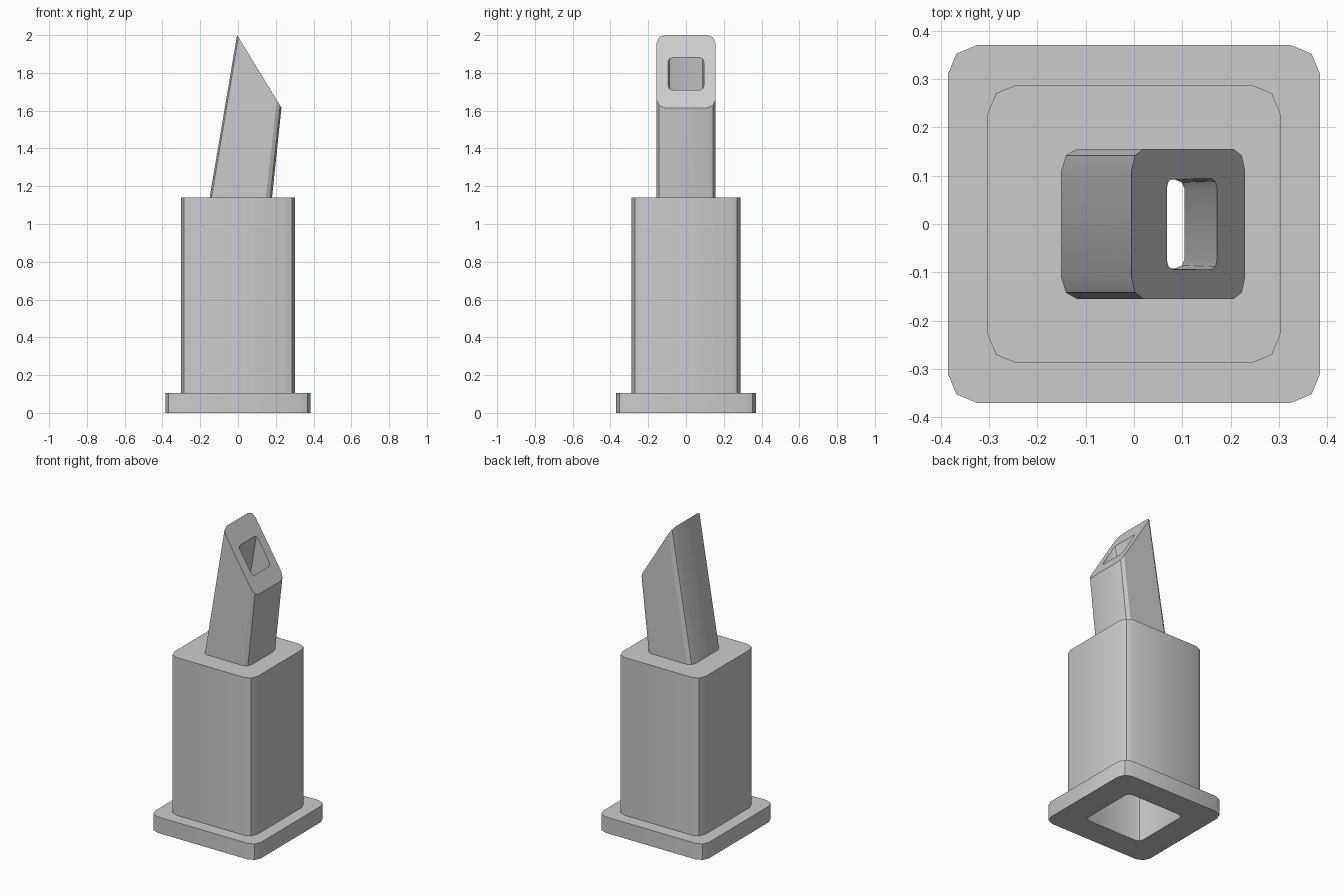
import bpy
import bmesh
import math

cube = bpy.data.objects.get("Cube")
if cube:
    bpy.data.objects.remove(cube)

grey = bpy.data.materials.new("plain_grey")
grey.use_nodes = True
grey.diffuse_color = (0.6, 0.6, 0.6, 1)
grey.node_tree.nodes["Principled BSDF"].inputs["Base Color"].default_value = (0.6, 0.6, 0.6, 1)


def ring(x0, x1, hy, rx, ry, height):
    """Rounded rectangle with two segments per corner; height is a rule z(x)."""
    cx, hx = (x0 + x1) / 2, (x1 - x0) / 2
    points = []
    for quarter, (sx, sy) in enumerate([(1, 1), (-1, 1), (-1, -1), (1, -1)]):
        for step in range(3):
            a = math.pi / 2 * (quarter + step / 2)
            x = cx + sx * (hx - rx) + rx * math.cos(a)
            y = sy * (hy - ry) + ry * math.sin(a)
            points.append((x, y, height(x)))
    return points


def block(hx, hy, r, z):
    return ring(-hx, hx, hy, r, r, lambda x: z)


def tube(name, rings):
    """Joins consecutive rings, and the last to the first, into a hollow part."""
    bm = bmesh.new()
    loops = [[bm.verts.new(p) for p in pts] for pts in rings]
    for i, a in enumerate(loops):
        b = loops[(i + 1) % len(loops)]
        for k in range(len(a)):
            n = (k + 1) % len(a)
            bm.faces.new((a[k], a[n], b[n], b[k]))
    bmesh.ops.recalc_face_normals(bm, faces=bm.faces)
    mesh = bpy.data.meshes.new(name)
    bm.to_mesh(mesh)
    bm.free()
    mesh.materials.append(grey)
    obj = bpy.data.objects.new(name, mesh)
    bpy.context.collection.objects.link(obj)
    bpy.ops.object.select_all(action='DESELECT')
    obj.select_set(True)
    bpy.context.view_layer.objects.active = obj
    bpy.ops.object.shade_smooth_by_angle(angle=math.radians(30))


FLANGE_TOP, BODY_TOP, CEILING = 0.105, 1.14, 1.07


def slant(x):
    return 2.0 - 1.638 * (x + 0.005)


def channel(z):
    return ring(0.068 - 0.169 * (1.88 - z), 0.172 - 0.105 * (1.71 - z),
                0.092, 0.02, 0.02, lambda x: z)


# Wide foot with a square opening
tube("base_flange", [block(0.385, 0.37, 0.06, 0), block(0.385, 0.37, 0.06, FLANGE_TOP),
                     block(0.21, 0.2, 0.03, FLANGE_TOP), block(0.21, 0.2, 0.03, 0)])

# Tall hollow body whose roof is pierced by the channel
tube("body", [block(0.303, 0.288, 0.06, FLANGE_TOP), block(0.303, 0.288, 0.06, BODY_TOP),
              channel(BODY_TOP), channel(CEILING),
              block(0.21, 0.2, 0.03, CEILING), block(0.21, 0.2, 0.03, FLANGE_TOP)])

# Leaning spout with a slanted mouth
tube("spout", [ring(-0.15, 0.18, 0.155, 0.033, 0.045, lambda x: BODY_TOP),
               ring(-0.005, 0.23, 0.155, 0.024, 0.045, slant),
               ring(0.068, 0.172, 0.094, 0.012, 0.02, slant),
               channel(BODY_TOP)])
